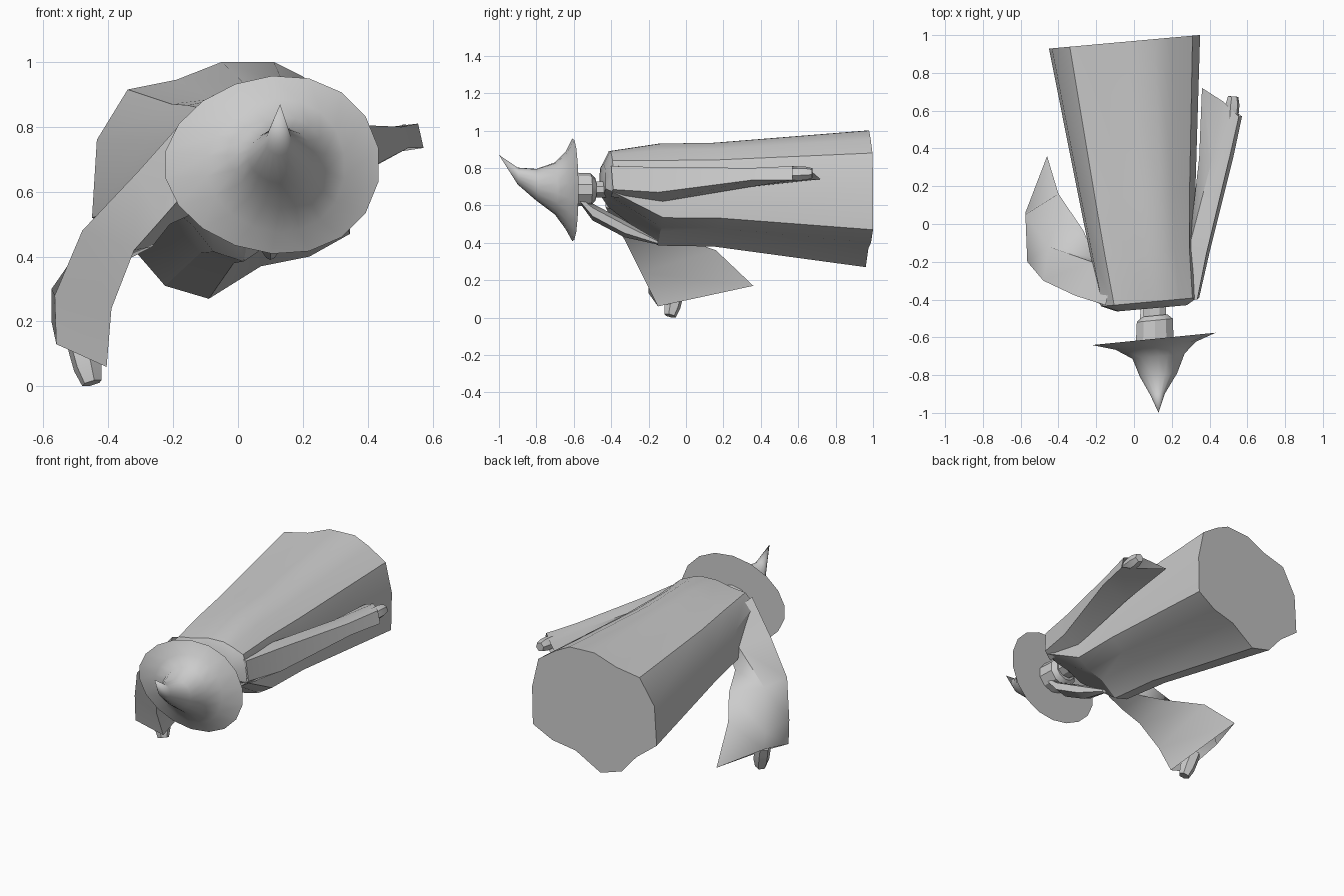
import bpy
import bmesh
from math import cos, sin, pi, radians
from mathutils import Vector

default_cube = bpy.data.objects.get("Cube")
if default_cube:
    bpy.data.objects.remove(default_cube, do_unlink=True)

# One plain material for the whole figure
grey = bpy.data.materials.new("plain grey")
grey.use_nodes = True
grey.diffuse_color = (0.6, 0.6, 0.6, 1)
grey.node_tree.nodes["Principled BSDF"].inputs["Base Color"].default_value = grey.diffuse_color


def loft(name, rings, cap_start=True, cap_end=True, angle=30):
    """Skin a list of equally sized point rings into one object."""
    bm = bmesh.new()
    loops = [[bm.verts.new(point) for point in ring] for ring in rings]
    count = len(loops[0])
    for lower, upper in zip(loops, loops[1:]):
        for i in range(count):
            j = (i + 1) % count
            bm.faces.new((lower[i], lower[j], upper[j], upper[i]))
    if cap_start:
        bm.faces.new(loops[0])
    if cap_end:
        bm.faces.new(loops[-1])
    bmesh.ops.remove_doubles(bm, verts=bm.verts, dist=0.0005)
    bmesh.ops.recalc_face_normals(bm, faces=bm.faces)
    mesh = bpy.data.meshes.new(name)
    bm.to_mesh(mesh)
    bm.free()
    mesh.materials.append(grey)
    obj = bpy.data.objects.new(name, mesh)
    bpy.context.collection.objects.link(obj)
    bpy.ops.object.select_all(action="DESELECT")
    obj.select_set(True)
    bpy.context.view_layer.objects.active = obj
    bpy.ops.object.shade_smooth_by_angle(angle=radians(angle))
    return obj


def ellipse(center, radius_x, radius_z, sides, tilt=0.0, egg=0.0):
    """Ring facing along y; tilt shifts y with x, egg fattens the +x side."""
    cx, cy, cz = center
    ring = []
    for i in range(sides):
        a = 2 * pi * (i + 0.5) / sides
        dx = radius_x * cos(a)
        dz = radius_z * sin(a) * (1 + egg * cos(a))
        ring.append((cx + dx, cy + tilt * dx, cz + dz))
    return ring


def tube(name, start, end, radii, sides=6):
    """Tapered bar through evenly spaced rings from start to end."""
    start, end = Vector(start), Vector(end)
    axis = (end - start).normalized()
    side = axis.orthogonal().normalized()
    other = axis.cross(side)
    rings = []
    for k, r in enumerate(radii):
        middle = start.lerp(end, k / (len(radii) - 1))
        angles = [2 * pi * i / sides for i in range(sides)]
        rings.append([middle + r * (side * cos(a) + other * sin(a)) for a in angles])
    return loft(name, rings)


# Robe: hem outline fitted into a box at every station along the body
hem = [(0.07, 0.37), (0.22, 0.40), (0.345, 0.47), (0.35, 0.7), (0.31, 0.88),
       (0.2, 0.955), (0.11, 1), (-0.05, 1), (-0.19, 0.945), (-0.34, 0.915),
       (-0.435, 0.76), (-0.45, 0.52), (-0.32, 0.42), (-0.225, 0.31), (-0.09, 0.27)]
hem_x, hem_z = zip(*hem)


def robe_ring(y, x_low, x_high, z_low, z_high):
    ring = []
    for x, z in hem:
        u = (x - min(hem_x)) / (max(hem_x) - min(hem_x))
        v = (z - min(hem_z)) / (max(hem_z) - min(hem_z))
        px = x_low + u * (x_high - x_low)
        ring.append((px, y + 0.09 * px, z_low + v * (z_high - z_low)))
    return ring


loft("robe", [robe_ring(-0.455, -0.09, 0.28, 0.64, 0.82),
              robe_ring(-0.42, -0.175, 0.335, 0.59, 0.89),
              robe_ring(-0.15, -0.23, 0.32, 0.385, 0.93),
              robe_ring(0.15, -0.29, 0.325, 0.38, 0.935),
              robe_ring(0.969, -0.45, 0.35, 0.27, 1)])

# Hat: tip to brim as (centre x, y, centre z, radius x, radius z)
hat = [(0.13, -1, 0.87, 0.0002, 0.0002),
       (0.125, -0.9, 0.757, 0.04, 0.045),
       (0.13, -0.8, 0.71, 0.1, 0.085),
       (0.13, -0.7, 0.69, 0.14, 0.14),
       (0.115, -0.645, 0.68, 0.215, 0.205),
       (0.105, -0.608, 0.683, 0.333, 0.274)]
loft("hat", [ellipse((x, y, z), rx, rz, 18, 0.1, 0.1) for x, y, z, rx, rz in hat],
     cap_start=False, angle=50)

# Head and neck
loft("head", [ellipse((0.11, y, 0.685), r, r * 0.87, 10, 0.1)
              for y, r in ((-0.62, 0.105), (-0.51, 0.1), (-0.485, 0.07))])
loft("neck", [ellipse((0.11, y, 0.685), 0.065, 0.045, 8, 0.1) for y in (-0.5, -0.42)])

# Beard: thick wedge hanging from the chin over the chest
beard = [(-0.57, 0.635, 0.09, 0.02), (-0.5, 0.565, 0.08, 0.045),
         (-0.33, 0.475, 0.06, 0.045), (-0.15, 0.402, 0.015, 0.012)]
loft("beard", [ellipse((0.1, y, z), w, t, 6) for y, z, w, t in beard])

# Left sleeve: straight along the body, bevelled below, with a trailing cuff
loft("left_sleeve", [
    [(0.345, -0.39, 0.685), (0.335, -0.4, 0.81), (0.2, -0.38, 0.82), (0.3, -0.4, 0.645)],
    [(0.4, -0.15, 0.67), (0.385, -0.15, 0.805), (0.29, -0.13, 0.8), (0.315, -0.13, 0.62)],
    [(0.525, 0.35, 0.735), (0.505, 0.35, 0.8), (0.415, 0.35, 0.8), (0.345, 0.35, 0.7)],
    [(0.572, 0.57, 0.735), (0.555, 0.57, 0.81), (0.47, 0.65, 0.8), (0.36, 0.72, 0.74)],
], cap_end=False, angle=45)
tube("left_hand", (0.515, 0.55, 0.77), (0.525, 0.675, 0.772), (0.034, 0.038, 0.038, 0.028))

# Right sleeve: grows out of the shoulder, bends down at the elbow, cuff left open
loft("right_sleeve", [
    [(-0.15, -0.43, 0.84), (-0.17, -0.43, 0.59), (-0.12, -0.25, 0.54), (-0.11, -0.25, 0.78)],
    [(-0.31, -0.38, 0.66), (-0.24, -0.39, 0.51), (-0.21, -0.18, 0.5), (-0.225, -0.2, 0.63)],
    [(-0.48, -0.3, 0.48), (-0.32, -0.33, 0.42), (-0.265, -0.04, 0.43), (-0.45, -0.12, 0.48)],
    [(-0.565, -0.2, 0.28), (-0.39, -0.24, 0.24), (-0.4, 0.16, 0.36), (-0.575, 0.05, 0.3)],
    [(-0.56, -0.2, 0.13), (-0.405, -0.15, 0.06), (-0.46, 0.36, 0.17), (-0.575, 0.06, 0.2)],
], cap_end=False, angle=50)
tube("right_hand", (-0.49, -0.05, 0.16), (-0.45, -0.085, 0.01), (0.045, 0.046, 0.045, 0.032))
